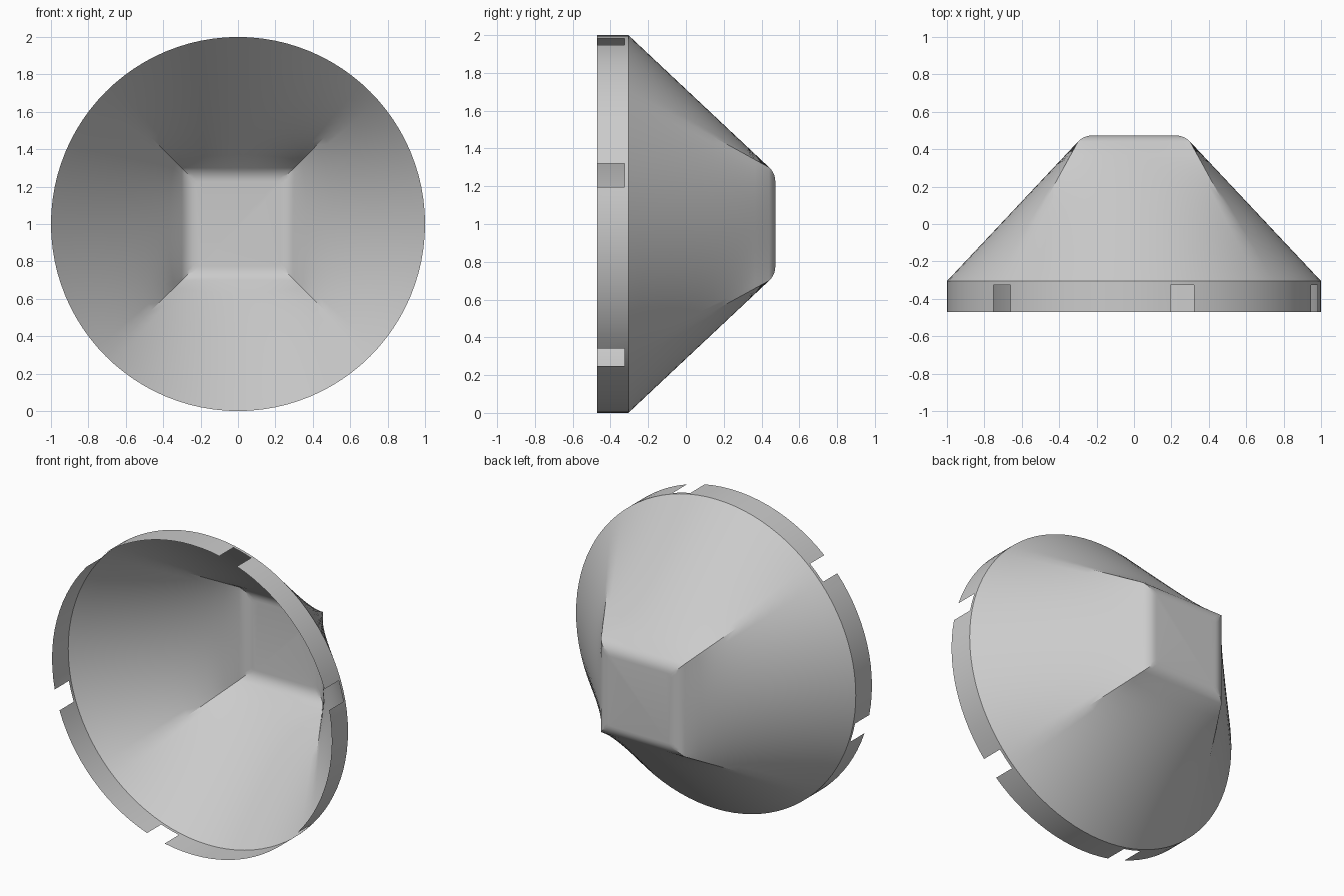
import bpy, bmesh, math

if "Cube" in bpy.data.objects:
    bpy.data.objects.remove(bpy.data.objects["Cube"], do_unlink=True)

SEGS = 96
FRONT, SLOT_END, CREASE = -0.47, -0.325, -0.305
SHOULDER, BACK = 0.44, 0.473

grey = bpy.data.materials.new("plain grey")
grey.use_nodes = True
colour = (0.6, 0.6, 0.6, 1)
grey.diffuse_color = colour
grey.node_tree.nodes["Principled BSDF"].inputs["Base Color"].default_value = colour


def circle_point(i):
    a = math.tau * i / SEGS
    return math.cos(a), math.sin(a)


def square_point(i):
    # evenly spaced walk round a unit square, corners on the diagonals
    quarter = SEGS // 4
    side, step = divmod(i + quarter // 2, quarter)
    s = 2 * step / quarter - 1
    return [(1, s), (-s, 1), (-1, -s), (s, -1)][side % 4]


def ring(bm, y, half, roundness):
    # blend between square (0) and circle (1)
    verts = []
    for i in range(SEGS):
        cx, cz = circle_point(i)
        sx, sz = square_point(i)
        x = cx * roundness + sx * half * (1 - roundness)
        z = cz * roundness + sz * half * (1 - roundness)
        verts.append(bm.verts.new((x, y, z + 1)))
    return verts


def bridge(bm, a, b, skip=()):
    for i in range(SEGS):
        if i % 16 not in skip:
            j = (i + 1) % SEGS
            bm.faces.new((a[i], a[j], b[j], b[i]))


def finish(bm, name):
    bmesh.ops.recalc_face_normals(bm, faces=bm.faces)
    mesh = bpy.data.meshes.new(name)
    bm.to_mesh(mesh)
    bm.free()
    obj = bpy.data.objects.new(name, mesh)
    bpy.context.collection.objects.link(obj)
    mesh.materials.append(grey)
    bpy.ops.object.select_all(action="DESELECT")
    obj.select_set(True)
    bpy.context.view_layer.objects.active = obj
    bpy.ops.object.shade_smooth_by_angle(angle=math.radians(30))


# Round rim with six slots, cone lofted from circle to square, soft-edged back
bm = bmesh.new()
rings = [ring(bm, y, 1, 1) for y in (FRONT, SLOT_END, CREASE)]
bridge(bm, rings[0], rings[1], skip=(3, 4))
bridge(bm, rings[1], rings[2])

last = rings[2]
LOFT = 10
for k in range(1, LOFT + 1):
    t = k / LOFT
    new = ring(bm, CREASE + (SHOULDER - CREASE) * t, 0.3, 1 - t)
    bridge(bm, last, new)
    last = new

# Rounded shoulder down to the flat square back
FILLET = 5
for k in range(1, FILLET + 1):
    t = k / FILLET
    half = 0.3 * (1 - t) ** 2 + 0.268 * 2 * t * (1 - t) + 0.225 * t * t
    y = SHOULDER + (BACK - SHOULDER) * (1 - (1 - t) ** 2)
    new = ring(bm, y, half, 0)
    bridge(bm, last, new)
    last = new
bm.faces.new(last)
finish(bm, "slotted_reflector_shell")
